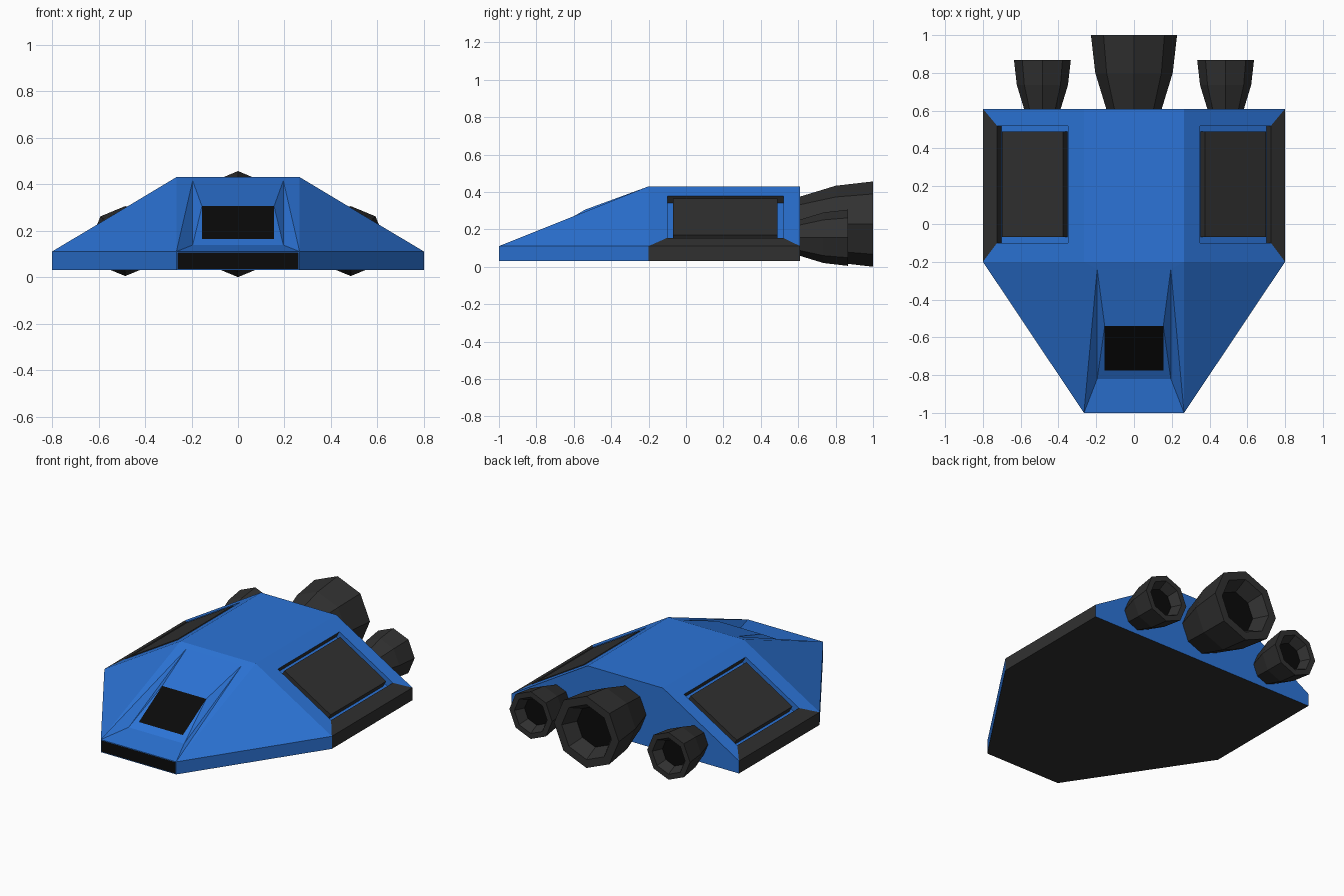
import bpy, bmesh
from math import sin, cos, tau
from mathutils import Vector as V

if "Cube" in bpy.data.objects:
    bpy.data.objects.remove(bpy.data.objects["Cube"])


def material(name, rgb):
    m = bpy.data.materials.new(name)
    m.diffuse_color = (*rgb, 1)
    m.use_nodes = True
    m.node_tree.nodes["Principled BSDF"].inputs["Base Color"].default_value = m.diffuse_color
    return m


BLUE = material("blue_paint", (0.025, 0.175, 0.68))
DARK = material("dark_metal", (0.03, 0.03, 0.03))
BLACK = material("black_glass", (0.003, 0.003, 0.003))


def finish(bm, name, mats):
    bmesh.ops.remove_doubles(bm, verts=bm.verts, dist=0.0005)
    bmesh.ops.recalc_face_normals(bm, faces=bm.faces)
    me = bpy.data.meshes.new(name)
    bm.to_mesh(me)
    bm.free()
    ob = bpy.data.objects.new(name, me)
    bpy.context.collection.objects.link(ob)
    for m in mats:
        me.materials.append(m)
    return ob


def flip(p):
    return V((-p[0], p[1], p[2]))


def face(bm, pts, mat=0):
    f = bm.faces.new([bm.verts.new(p) for p in pts])
    f.material_index = mat
    return f


def pair(bm, pts, mat=0):
    """A face and its mirror image."""
    face(bm, pts, mat)
    face(bm, [flip(p) for p in reversed(pts)], mat)


def span(bm, pts, mat=0):
    """A face reaching across the centre line."""
    return face(bm, list(pts) + [flip(p) for p in reversed(pts)], mat)


# Hull key points on the right half: nose, widest belt points, roof
nose, mid, rear = V((.265, -1, .11)), V((.8, -.2, .11)), V((.8, .61, .11))
roof_f, roof_b = V((.265, -.2, .43)), V((.265, .61, .43))
nose_l, mid_l, rear_l = [V((p.x, p.y, .03)) for p in (nose, mid, rear)]

hull = bmesh.new()
span(hull, [roof_f, roof_b])
span(hull, [rear_l, rear, roof_b])
span(hull, [nose_l, mid_l, rear_l], 1)
pair(hull, [nose_l, mid_l, mid, nose])
pair(hull, [mid_l, rear_l, rear, mid], 1)
pair(hull, [nose, mid, roof_f])
vent = span(hull, [nose_l, nose])

# Cockpit hood with its sunken window
sill, win_f = V((.195, -.82, .138)), V((.155, -.775, .165))
win_b, hood = V((.155, -.54, .305)), V((.195, -.24, .415))
span(hull, [nose, sill])
span(hull, [sill, win_f])
span(hull, [win_f, win_b], 2)
span(hull, [win_b, hood])
span(hull, [hood, roof_f])
pair(hull, [sill, win_f, win_b])
pair(hull, [sill, win_b, hood])
pair(hull, [nose, sill, hood])
pair(hull, [nose, hood, roof_f])


# Sloping sides with a rectangular recess
def slope_point(x, y):
    return V((x, y, .11 + (.8 - x) * .32 / .535))


def slope_rect(x0, x1, y0, y1):
    return [slope_point(*c) for c in ((x0, y0), (x0, y1), (x1, y1), (x1, y0))]


inward = V((-.513, 0, -.858)) * .045
outer = [mid, rear, roof_b, roof_f]
rim = slope_rect(.725, .35, -.1, .52)
floor = [p + inward for p in rim]
for i in range(4):
    j = (i + 1) % 4
    pair(hull, [outer[i], outer[j], rim[j], rim[i]], 1 if i == 0 else 0)
    pair(hull, [rim[i], rim[j], floor[j], floor[i]], 1 if i in (0, 2) else 0)
pair(hull, floor)

# Black nose vent
bmesh.ops.remove_doubles(hull, verts=hull.verts, dist=0.0005)
bmesh.ops.recalc_face_normals(hull, faces=hull.faces)
vent = min((f for f in hull.faces if f.normal.y < -.99),
           key=lambda f: f.calc_center_median().y)
bmesh.ops.inset_region(hull, faces=[vent], thickness=.006)
vent.material_index = 2
finish(hull, "hull", [BLUE, DARK, BLACK])

# Dark slabs sitting in the side recesses
slabs = bmesh.new()
top = slope_rect(.70, .375, -.07, .49)
low = [p + inward for p in top]
pair(slabs, top)
pair(slabs, low)
for i in range(4):
    j = (i + 1) % 4
    pair(slabs, [top[i], top[j], low[j], low[i]])
finish(slabs, "side_panels", [DARK])


# Eight-sided rocket nozzles
def nozzle(name, x, z, s):
    bm = bmesh.new()
    profile = [(-.02, .142), (0, .147), (.19, .205), (.39, .228),
               (.39, .175), (.30, .13)]
    rings = [[bm.verts.new((x + r * s * cos(k * tau / 8), .61 + d * s,
                            z + r * s * sin(k * tau / 8))) for k in range(8)]
             for d, r in profile]
    for a, b in zip(rings, rings[1:]):
        for k in range(8):
            m = (k + 1) % 8
            bm.faces.new((a[k], a[m], b[m], b[k]))
    bm.faces.new(rings[0])
    bm.faces.new(rings[-1]).material_index = 1
    finish(bm, name, [DARK, BLACK])


nozzle("main_engine", 0, .228, 1)
nozzle("right_engine", .485, .155, .66)
nozzle("left_engine", -.485, .155, .66)
